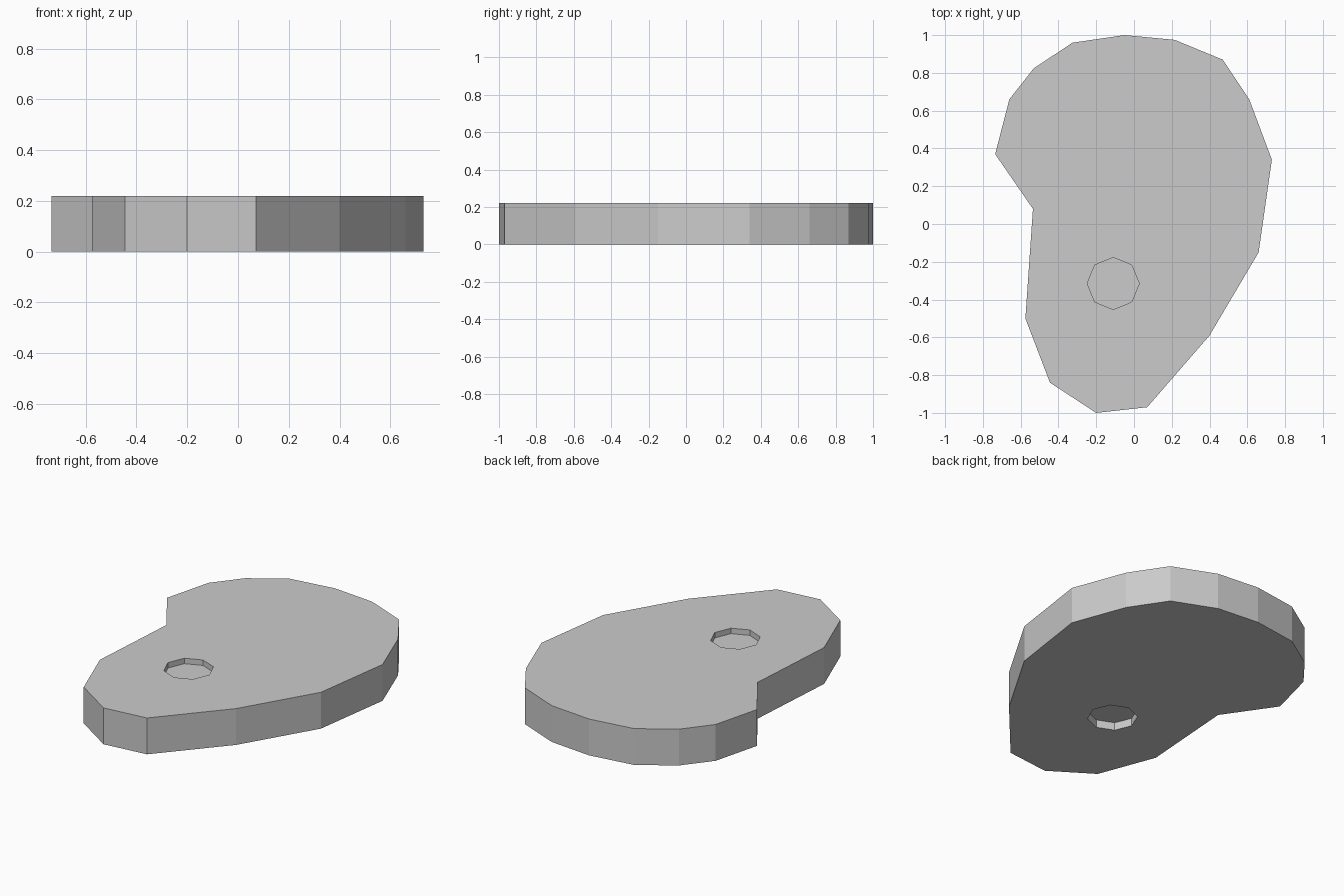
import bpy
import bmesh
from math import cos, sin, tau

old = bpy.data.objects.get("Cube")
if old:
    bpy.data.objects.remove(old, do_unlink=True)

HEIGHT = 0.22
OUTLINE = [(-0.05, 1.0), (-0.325, 0.96), (-0.53, 0.825), (-0.66, 0.66),
           (-0.735, 0.37), (-0.535, 0.08), (-0.575, -0.5), (-0.445, -0.84),
           (-0.2, -1.0), (0.07, -0.97), (0.4, -0.59), (0.66, -0.15),
           (0.73, 0.34), (0.61, 0.66), (0.47, 0.87), (0.215, 0.975)]
HOLE = [(-0.11 + 0.138 * cos(i * tau / 8), -0.315 + 0.138 * sin(i * tau / 8))
        for i in range(8)]

# Plain grey
grey = bpy.data.materials.new("plain_grey")
grey.use_nodes = True
colour = (0.6, 0.6, 0.6, 1)
grey.diffuse_color = colour
grey.node_tree.nodes["Principled BSDF"].inputs["Base Color"].default_value = colour


def prism(name, points, bottom, top):
    """Straight-sided solid from a flat outline."""
    bm = bmesh.new()
    base = bm.faces.new([bm.verts.new((x, y, bottom)) for x, y in points])
    raised = bmesh.ops.extrude_face_region(bm, geom=[base], use_keep_orig=True)
    for v in raised["geom"]:
        if isinstance(v, bmesh.types.BMVert):
            v.co.z = top
    bmesh.ops.recalc_face_normals(bm, faces=bm.faces)
    mesh = bpy.data.meshes.new(name)
    bm.to_mesh(mesh)
    bm.free()
    mesh.materials.append(grey)
    obj = bpy.data.objects.new(name, mesh)
    bpy.context.collection.objects.link(obj)
    return obj


# Curved slab
slab = prism("slab", OUTLINE, 0, HEIGHT)

# Shallow eight-sided recess above and below
for name, low, high in (("top_recess_cutter", HEIGHT - 0.033, HEIGHT + 0.1),
                        ("bottom_recess_cutter", -0.1, 0.047)):
    cutter = prism(name, HOLE, low, high)
    cutter.hide_render = True
    cut = slab.modifiers.new(name, "BOOLEAN")
    cut.operation = "DIFFERENCE"
    cut.solver = "EXACT"
    cut.object = cutter
    bpy.context.view_layer.objects.active = slab
    bpy.ops.object.modifier_apply(modifier=name)
    bpy.data.objects.remove(cutter, do_unlink=True)
